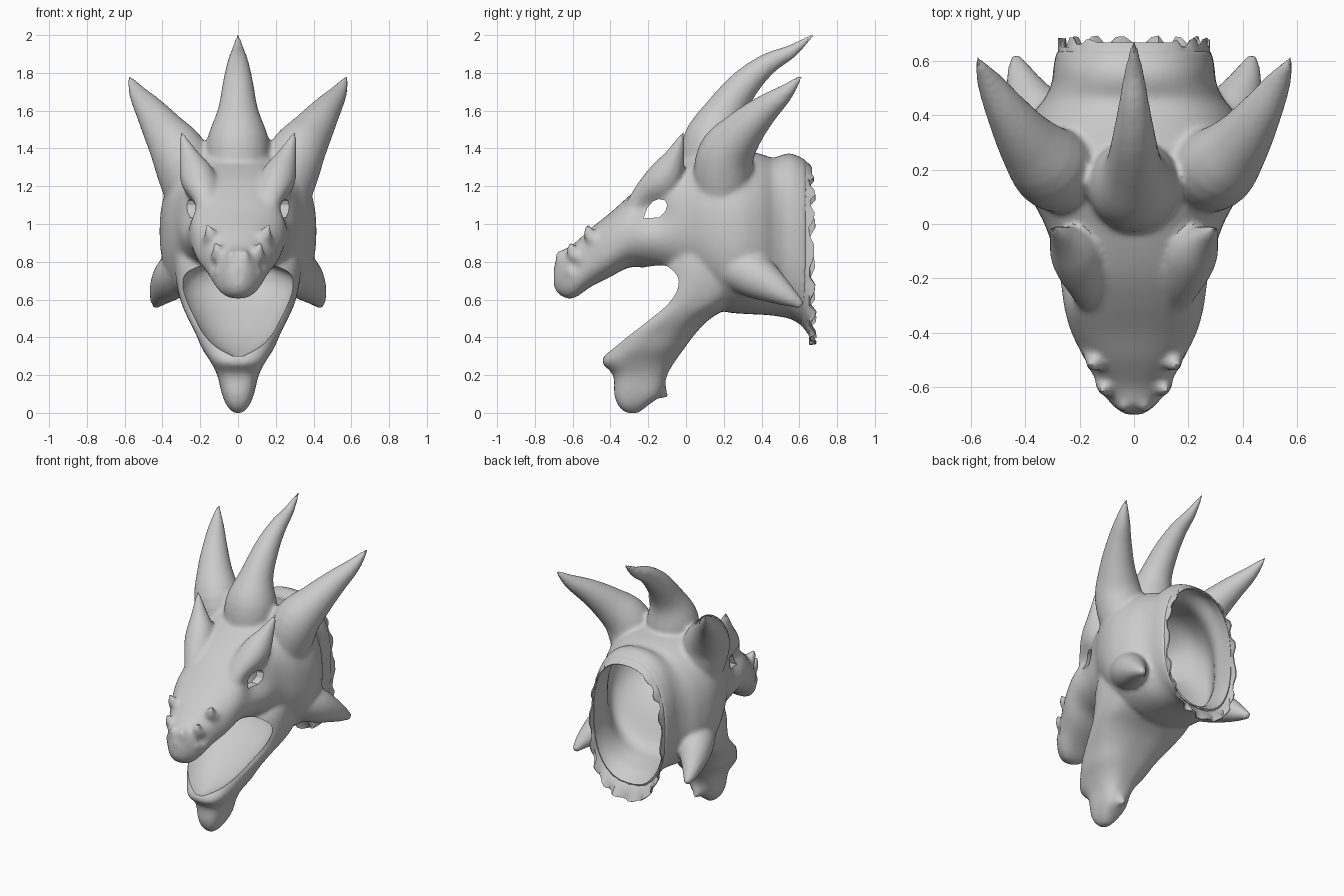
import bpy, bmesh, random
from math import cos, sin, pi, copysign, exp
from mathutils import Vector

cube = bpy.data.objects.get("Cube")
if cube:
    bpy.data.objects.remove(cube)

grey = bpy.data.materials.new("stone_grey")
grey.use_nodes = True
colour = (0.6, 0.6, 0.6, 1)
grey.diffuse_color = colour
grey.node_tree.nodes["Principled BSDF"].inputs["Base Color"].default_value = colour
SIDES = 72


def refine(rows, steps=4):
    """Catmull-Rom interpolation between stations."""
    rows = [Vector(r) for r in rows]
    padded = [rows[0]] + rows + [rows[-1]]
    out = []
    for a, b, c, d in zip(padded, padded[1:], padded[2:], padded[3:]):
        for k in range(steps):
            t = k / steps
            out.append(b + (c - a) * t / 2 + (a - 2.5 * b + 2 * c - d / 2) * t ** 2
                       + (1.5 * (b - c) + (d - a) / 2) * t ** 3)
    return out + [rows[-1]]


def bridge(bm, rings, capped=True):
    """Skin a list of closed point rings."""
    loops = [[bm.verts.new(p) for p in ring] for ring in rings]
    for a, b in zip(loops, loops[1:]):
        n = len(a)
        for i in range(n):
            bm.faces.new((a[i], a[(i + 1) % n], b[(i + 1) % n], b[i]))
    if capped:
        bm.faces.new(loops[0])
        bm.faces.new(loops[-1])


def section(axis, at, low, high, width, power):
    """Superellipse across an axis: low/high span the other mid-plane axis."""
    pts = []
    for i in range(SIDES):
        c, s = cos(2 * pi * i / SIDES), sin(2 * pi * i / SIDES)
        x = width * copysign(abs(c) ** (2 / power), c)
        v = (low + high) / 2 + (high - low) / 2 * copysign(abs(s) ** (2 / power), s)
        pts.append(Vector((x, at, v) if axis == "y" else (x, v, at)))
    return pts


def loft(bm, axis, rows, power=2.4):
    bridge(bm, [section(axis, *row, power) for row in refine(rows)])


def horn(bm, path, sides=(1,)):
    """Round tapered sweep along (x, y, z, radius) stations, mirrored by side."""
    path = refine(path)
    for side in sides:
        pts = [Vector((side * x, y, z)) for x, y, z, r in path]
        rings = []
        for i, p in enumerate(pts):
            t = (pts[min(i + 1, len(pts) - 1)] - pts[max(i - 1, 0)]).normalized()
            u = t.cross(Vector((side, 0.3, 0))).normalized()
            v = t.cross(u)
            r = path[i][3]
            rings.append([p + r * (cos(a * pi / 12) * u + sin(a * pi / 12) * v)
                          for a in range(24)])
        bridge(bm, rings)


def dent(mesh, centre, radius, depth):
    """Press a soft hollow into both sides."""
    for v in mesh.vertices:
        gap = (Vector((abs(v.co.x), v.co.y, v.co.z)) - Vector(centre)).length / radius
        v.co.x -= copysign(depth * exp(-gap * gap), v.co.x)


def finish(bm, name):
    bmesh.ops.recalc_face_normals(bm, faces=bm.faces)
    mesh = bpy.data.meshes.new(name)
    bm.to_mesh(mesh)
    bm.free()
    mesh.materials.append(grey)
    obj = bpy.data.objects.new(name, mesh)
    bpy.context.collection.objects.link(obj)
    return obj


def bake(obj):
    """Replace the mesh with its modified result."""
    deps = bpy.context.evaluated_depsgraph_get()
    mesh = bpy.data.meshes.new_from_object(obj.evaluated_get(deps))
    obj.modifiers.clear()
    obj.data = mesh


def smooth(obj):
    bpy.ops.object.select_all(action="DESELECT")
    obj.select_set(True)
    bpy.context.view_layer.objects.active = obj
    bpy.ops.object.shade_smooth_by_angle(angle=40 * pi / 180)


both = (1, -1)
bm = bmesh.new()

# Skull from snout to neck: y, bottom, top, half width
loft(bm, "y", [
    (-.7, .67, .77, .03), (-.67, .625, .85, .075), (-.6, .605, .89, .128),
    (-.5, .67, .98, .18), (-.4, .72, 1.06, .23), (-.3, .77, 1.15, .26),
    (-.2, .765, 1.23, .285), (-.1, .74, 1.29, .305), (0, .7, 1.34, .33),
    (.1, .62, 1.385, .38), (.2, .54, 1.4, .41), (.3, .525, 1.39, .412),
    (.4, .52, 1.37, .375), (.46, .515, 1.35, .33), (.52, .505, 1.37, .302),
    (.57, .49, 1.37, .297), (.64, .44, 1.335, .285)])

# Lower jaw from chin up to the cheeks: z, front, back, half width
loft(bm, "z", [
    (0, -.32, -.25, .025), (.04, -.36, -.2, .06), (.1, -.38, -.13, .085),
    (.2, -.385, -.1, .11), (.27, -.445, -.06, .145), (.34, -.4, -.01, .19),
    (.42, -.345, .05, .225), (.5, -.25, .13, .265), (.58, -.175, .26, .3),
    (.68, -.14, .36, .325), (.78, -.12, .4, .335), (.9, -.05, .4, .335)], 2.7)
horn(bm, [(0, -.2, .2, .08), (0, -.14, .12, .045), (0, -.1, .08, .01)])

# Crown horn and paired swept horns
horn(bm, [(0, .13, 1.26, .165), (0, .15, 1.44, .165), (0, .21, 1.6, .108),
          (0, .32, 1.75, .08), (0, .44, 1.852, .057),
          (0, .56, 1.915, .036), (0, .677, 2.005, .008)])
horn(bm, [(.2, .2, .95, .1), (.245, .195, 1.18, .15), (.305, .21, 1.36, .152),
          (.39, .3, 1.49, .114), (.465, .41, 1.6, .08),
          (.53, .52, 1.69, .048), (.58, .612, 1.785, .008)], both)

# Cheek spikes and brow spikes
horn(bm, [(.25, .24, .79, .13), (.34, .38, .715, .115), (.405, .51, .635, .068),
          (.437, .615, .568, .02)], both)
horn(bm, [(.12, -.32, .99, .06), (.18, -.19, 1.135, .1), (.22, -.105, 1.26, .092),
          (.262, -.055, 1.37, .05), (.303, -.012, 1.495, .006)], both)

# Snout bumps
for x, y, z in ((.145, -.51, .945), (.105, -.6, .85), (.035, -.66, .81)):
    horn(bm, [(x, y + .05, z - .05, .045), (x, y, z, .035),
              (x * 1.15, y - .01, z + .055, .008)], both)
# Nostril swellings
horn(bm, [(.05, -.55, .75, .08), (.085, -.6, .74, .06), (.1, -.635, .73, .02)], both)

head = finish(bm, "dragon_head")
remesh = head.modifiers.new("blend", "REMESH")
remesh.mode = "VOXEL"
remesh.voxel_size = .014
relax = head.modifiers.new("relax", "SMOOTH")
relax.factor = .5
relax.iterations = 7
bake(head)
# Eye sockets and nostrils
dent(head.data, (.28, -.18, 1.07), .1, .055)
dent(head.data, (.12, -.58, .78), .03, .02)

# Cutters: mouth bowl, hollow skull, eye openings
mouth = bmesh.new()
loft(mouth, "z", [
    (.3, -.6, -.38, .03), (.35, -.6, -.25, .12), (.42, -.6, -.13, .19),
    (.5, -.55, -.03, .24), (.58, -.45, .06, .28), (.66, -.42, .12, .305),
    (.73, -.33, .13, .285), (.78, -.2, .12, .2), (.81, -.15, .06, .1)])

hollow = bmesh.new()
loft(hollow, "y", [
    (-.24, 1, 1.12, .16), (-.1, .92, 1.2, .22), (.1, .89, 1.31, .31),
    (.22, .77, 1.35, .36), (.33, .59, 1.34, .365), (.46, .55, 1.31, .29),
    (.56, .52, 1.34, .275), (.64, .462, 1.315, .268), (.7, .43, 1.3, .26)])

eyes = bmesh.new()
outline = ((-.225, 1.03), (-.205, 1.085), (-.175, 1.12), (-.145, 1.132),
           (-.11, 1.125), (-.1, 1.1), (-.11, 1.065), (-.14, 1.035))
bridge(eyes, [[(x, y, z) for y, z in outline] for x in both])

for name, cutter_bm in (("mouth_cutter", mouth), ("hollow_cutter", hollow),
                        ("eye_cutter", eyes)):
    cutter = finish(cutter_bm, name)
    cutter.hide_render = True
    cut = head.modifiers.new(name, "BOOLEAN")
    cut.operation = "DIFFERENCE"
    cut.solver = "EXACT"
    cut.object = cutter
    bake(head)
    bpy.data.objects.remove(cutter)
smooth(head)

# Torn neck collar: smooth crown, ragged sides and throat
random.seed(4)
bm = bmesh.new()
rings = [section("y", *row, 2.4) for row in (
    (.6, .475, 1.35, .283), (.63, .44, 1.335, .28), (.65, .41, 1.32, .28),
    (.668, .36, 1.3, .28))]
for i, p in enumerate(rings[-1]):
    if p.z < 1.25:
        p.y += (.014 if i % 4 < 2 else -.012) + random.uniform(-.006, .006)
bridge(bm, rings, capped=False)
collar = finish(bm, "torn_neck_collar")
shell = collar.modifiers.new("thickness", "SOLIDIFY")
shell.thickness = .008
bake(collar)
smooth(collar)
